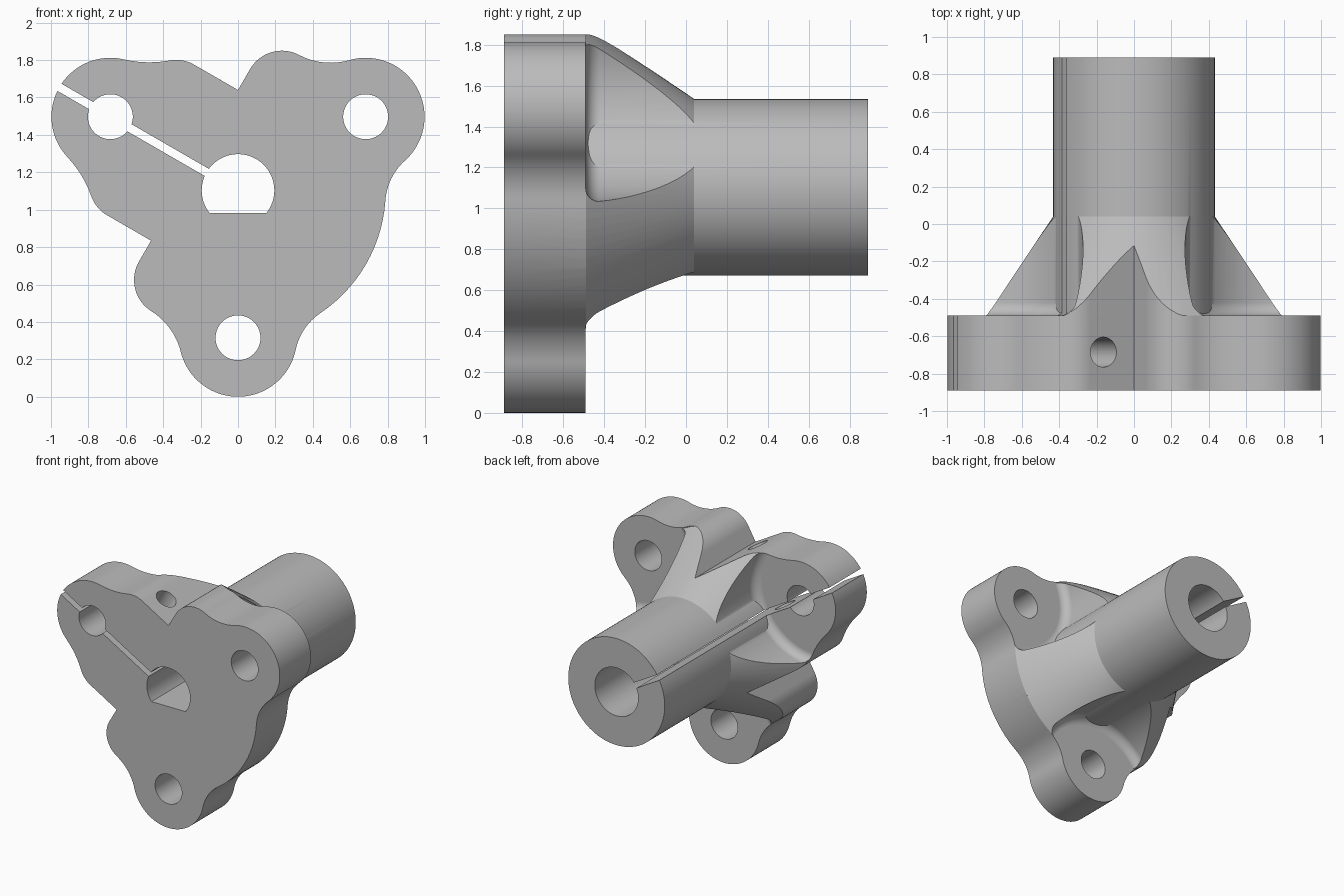
import bpy, bmesh, math
from mathutils import Vector

if "Cube" in bpy.data.objects:
    bpy.data.objects.remove(bpy.data.objects["Cube"], do_unlink=True)

HUB_Z = 1.103          # height of the hub axis
LOBE_DIST = 0.788      # hub axis to bolt axis
SEG = 96


def polar(deg, r=1.0):
    a = math.radians(deg)
    return Vector((r * math.cos(a), r * math.sin(a)))


def finish(bm, name):
    bmesh.ops.recalc_face_normals(bm, faces=bm.faces)
    mesh = bpy.data.meshes.new(name)
    bm.to_mesh(mesh)
    bm.free()
    obj = bpy.data.objects.new(name, mesh)
    bpy.context.collection.objects.link(obj)
    return obj


def skin(name, rings):
    """Join equal rings of points into a closed solid."""
    bm = bmesh.new()
    loops = [[bm.verts.new(p) for p in ring] for ring in rings]
    for a, b in zip(loops, loops[1:]):
        for i in range(len(a)):
            j = (i + 1) % len(a)
            bm.faces.new((a[i], a[j], b[j], b[i]))
    bm.faces.new(loops[0])
    bm.faces.new(loops[-1])
    return finish(bm, name)


def prism(name, pts, y0, y1):
    """Extrude an outline, given around the hub axis, along y."""
    return skin(name, [[(p.x, y, HUB_Z + p.y) for p in pts] for y in (y0, y1)])


def lathe(name, profile, centre=Vector((0, 0))):
    """Turn (radius, y) pairs around an axis parallel to y."""
    return skin(name, [[(centre.x + q.x, y, HUB_Z + centre.y + q.y)
                        for q in (polar(360 * i / SEG, r) for i in range(SEG))]
                       for r, y in profile])


def combine(target, tool, operation):
    """Apply a boolean and remove the tool."""
    mod = target.modifiers.new("cut", 'BOOLEAN')
    mod.operation, mod.solver, mod.object = operation, 'EXACT', tool
    deps = bpy.context.evaluated_depsgraph_get()
    deps.update()
    mesh = bpy.data.meshes.new_from_object(target.evaluated_get(deps))
    target.modifiers.clear()
    target.data = mesh
    bpy.data.objects.remove(tool, do_unlink=True)


def arc(c, p, q, sign):
    """Points on a circle around c from p to q; sign is 1 for counterclockwise."""
    a, b = (math.atan2(v.y - c.y, v.x - c.x) for v in (p, q))
    sweep = ((b - a) * sign) % math.tau
    n = max(4, int(sweep / 0.06))
    r = (p - c).length
    return [c + r * Vector((math.cos(a + sign * sweep * i / n),
                            math.sin(a + sign * sweep * i / n))) for i in range(n + 1)]


def blend(c1, r1, c2, r2, f):
    """Outer fillet of radius f touching two circles: centre and both touch points."""
    d = c2 - c1
    a, b = r1 + f, r2 + f
    t = (a * a - b * b + d.length_squared) / (2 * d.length)
    h = math.sqrt(max(0, a * a - t * t))
    u = d.normalized()
    c = c1 + u * t + Vector((u.y, -u.x)) * h
    return c, c1 + (c - c1).normalized() * r1, c2 + (c - c2).normalized() * r2


# Flange outline: one half as tangent arcs, the other mirrored across the slot line
hub, hub_r, lobe_r = Vector((0, 0)), 0.79, 0.315
lobe_a, lobe_b = polar(30, LOBE_DIST), polar(150, LOBE_DIST)
bump_a, bump_ar = Vector((0.235, 0.55)), 0.197
bump_b, bump_br = Vector((-0.33, 0.508)), 0.19
c1, p1, q1 = blend(hub, hub_r, lobe_a, lobe_r, 0.315)
c2, p2, q2 = blend(lobe_a, lobe_r, bump_a, bump_ar, 0.36)
c3, p3, q3 = blend(bump_b, bump_br, lobe_b, lobe_r, 0.6)
half = arc(hub, polar(-30, hub_r), p1, 1)
half += arc(c1, p1, q1, -1)[1:]
half += arc(lobe_a, q1, p2, 1)[1:]
half += arc(c2, p2, q2, -1)[1:]
half += arc(bump_a, q2, bump_a + polar(150, bump_ar), 1)[1:]
half += [Vector((0, 0.537))]
half += arc(bump_b, bump_b + polar(60, bump_br), p3, 1)
half += arc(c3, p3, q3, -1)[1:]
half += arc(lobe_b, q3, polar(150, LOBE_DIST + lobe_r), 1)[1:]
axis = polar(150)
outline = half + [2 * p.dot(axis) * axis - p for p in reversed(half[1:-1])]

# Body: flange, cone and tube turned in one piece, trimmed to the outline
body = lathe("clamp_hub", [(1.3, -0.89), (1.3, -0.49), (0.79, -0.49),
                           (0.432, 0.04), (0.432, 0.89)])
combine(body, prism("outline", outline, -1, 1), 'INTERSECT')

# Rounded pockets behind each lobe
R, F = 0.55, 0.07
floor = [(R - F + F * math.sin(t), -0.4905 + F - F * math.cos(t))
         for t in (math.pi / 2 * i / 8 for i in range(9))]
for deg in (30, 150, 270):
    combine(body, lathe("pocket", floor + [(R, 0.043)], polar(deg, 0.95)), 'DIFFERENCE')

# Tube core continued through the cone
combine(body, lathe("core", [(0.4312, -0.7), (0.4312, 0.5)]), 'UNION')

# Bore: flat-sided at the front, round at the back
low = -0.12
side = math.degrees(math.asin(low / 0.194))
flat_bore = [polar(side + (180 - 2 * side) * i / 72, 0.194) for i in range(73)]
combine(body, prism("flat_bore", flat_bore, -1, 0.0), 'DIFFERENCE')
combine(body, lathe("round_bore", [(0.1945, -0.01), (0.1945, 1)]), 'DIFFERENCE')

# Bolt holes
for deg in (30, 150, 270):
    combine(body, lathe("bolt_hole", [(0.12, -1), (0.12, 0)], polar(deg, LOBE_DIST)),
            'DIFFERENCE')

# Clamping slot
across = polar(60, 0.022)
slot = [axis * 0.1 + across, axis * 1.4 + across, axis * 1.4 - across, axis * 0.1 - across]
combine(body, prism("slot", slot, -1, 1), 'DIFFERENCE')

# Clamp screw hole crossing the slot
rings = []
for s in (-1, 1):
    mid = axis * 0.457 + polar(60, s)
    rings.append([(mid.x + q.x * axis.x, -0.685 + q.y, HUB_Z + mid.y + q.x * axis.y)
                  for q in (polar(360 * i / 48, 0.08) for i in range(48))])
combine(body, skin("screw_hole", rings), 'DIFFERENCE')

# Material and shading
grey = bpy.data.materials.new("plain grey")
grey.use_nodes = True
colour = (0.5, 0.5, 0.5, 1)
grey.diffuse_color = colour
grey.node_tree.nodes["Principled BSDF"].inputs["Base Color"].default_value = colour
body.data.materials.clear()
body.data.materials.append(grey)
for face in body.data.polygons:
    face.material_index = 0
bpy.ops.object.select_all(action='DESELECT')
body.select_set(True)
bpy.context.view_layer.objects.active = body
bpy.ops.object.shade_smooth_by_angle(angle=math.radians(30))
weighted = body.modifiers.new("even_shading", 'WEIGHTED_NORMAL')
weighted.keep_sharp = True
